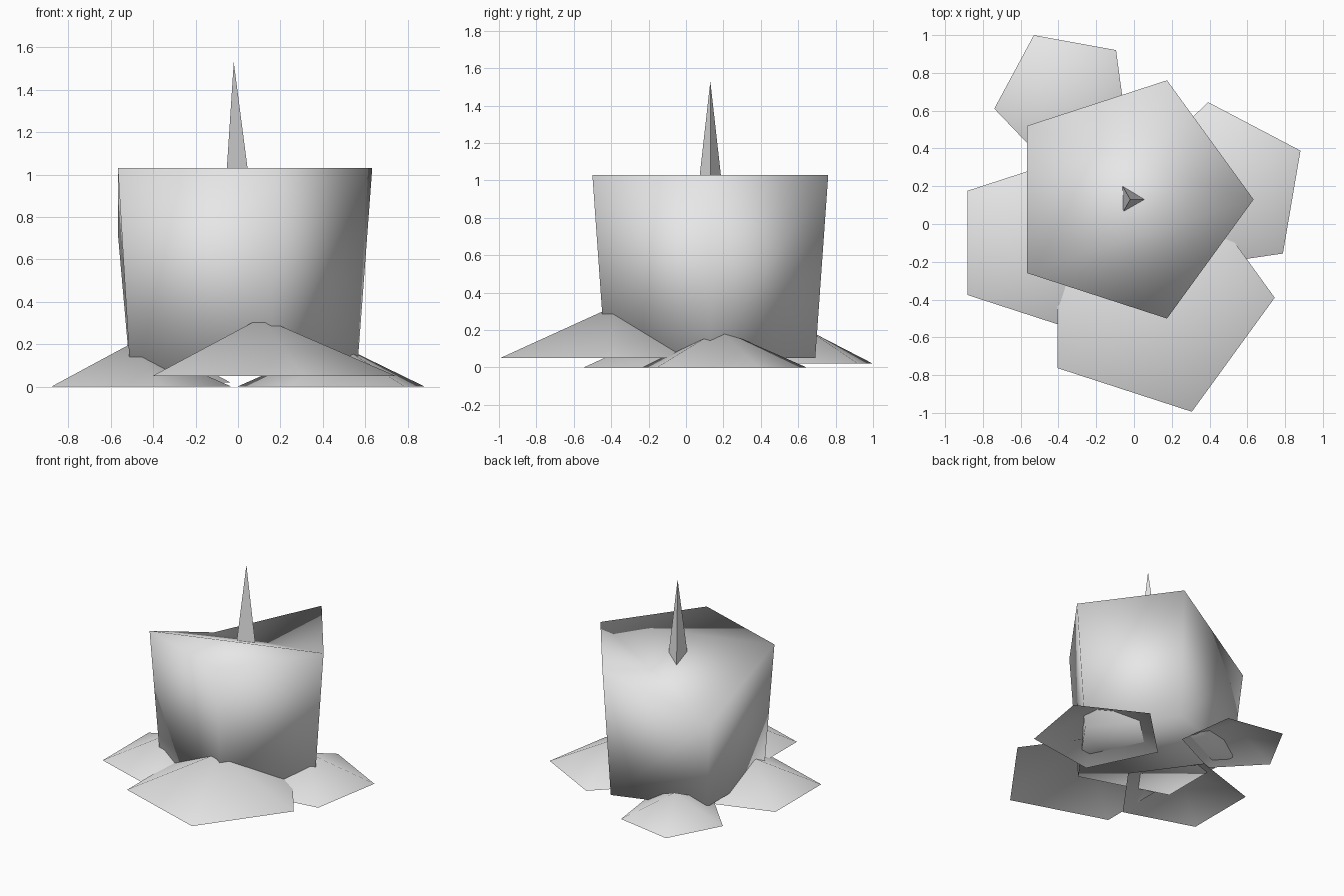
import bpy
import bmesh
from math import cos, sin, tau, radians

cube = bpy.data.objects.get("Cube")
if cube:
    bpy.data.objects.remove(cube, do_unlink=True)

GREY = (0.8, 0.8, 0.8, 1.0)
grey = bpy.data.materials.new("plain_grey")
grey.use_nodes = True
grey.diffuse_color = GREY
grey.node_tree.nodes["Principled BSDF"].inputs["Base Color"].default_value = GREY


def ring(bm, centre, z, radius, sides, turn=0.0):
    """Add a regular ring of vertices, first one at the turn angle."""
    return [bm.verts.new((centre[0] + radius * cos(radians(turn) + tau * i / sides),
                          centre[1] + radius * sin(radians(turn) + tau * i / sides), z))
            for i in range(sides)]


def finish(bm, name, smooth):
    """Turn the bmesh into a named object with the shared material."""
    for face in bm.faces:
        face.smooth = smooth
    mesh = bpy.data.meshes.new(name)
    bm.to_mesh(mesh)
    bm.free()
    mesh.materials.append(grey)
    obj = bpy.data.objects.new(name, mesh)
    bpy.context.collection.objects.link(obj)
    return obj


def pyramid(name, centre, z, radius, height, sides, turn=0.0, smooth=True, closed=False):
    """Sloping sides from a base ring to an apex, open below unless closed."""
    bm = bmesh.new()
    base = ring(bm, centre, z, radius, sides, turn)
    tip = bm.verts.new((centre[0], centre[1], z + height))
    for i in range(sides):
        bm.faces.new((base[i], base[(i + 1) % sides], tip))
    if closed:
        bm.faces.new(base[::-1])
    return finish(bm, name, smooth)


# Candle body: flared five-sided column with one top corner melted down
bm = bmesh.new()
middle = (-0.03, 0.13)
low = ring(bm, middle, 0.05, 0.59, 5)
top = ring(bm, middle, 1.03, 0.663, 5)
top[2].co.z = 0.72
for i in range(5):
    j = (i + 1) % 5
    bm.faces.new((low[i], low[j], top[j], top[i]))
bm.faces.new(low[::-1])
a, b, c, d, e = top
for tri in ((d, e, a), (d, a, c), (a, b, c)):
    bm.faces.new(tri)
finish(bm, "candle_body", True)

# Wick: slim three-sided spike rising from the top
pyramid("wick", (-0.02, 0.13), 0.8, 0.095, 0.73, 3, smooth=False, closed=True)

# Wax puddles: shallow open five-sided mounds around the foot
pyramid("front_puddle", (0.11, -0.39), 0.05, 0.635, 0.275, 5)
pyramid("right_puddle", (-0.50, -0.10), 0.0, 0.47, 0.205, 5)
pyramid("left_puddle", (0.46, 0.18), 0.0, 0.47, 0.205, 5, turn=26.3)
pyramid("back_puddle", (-0.367, 0.661), 0.02, 0.376, 0.175, 5, turn=43.7)
